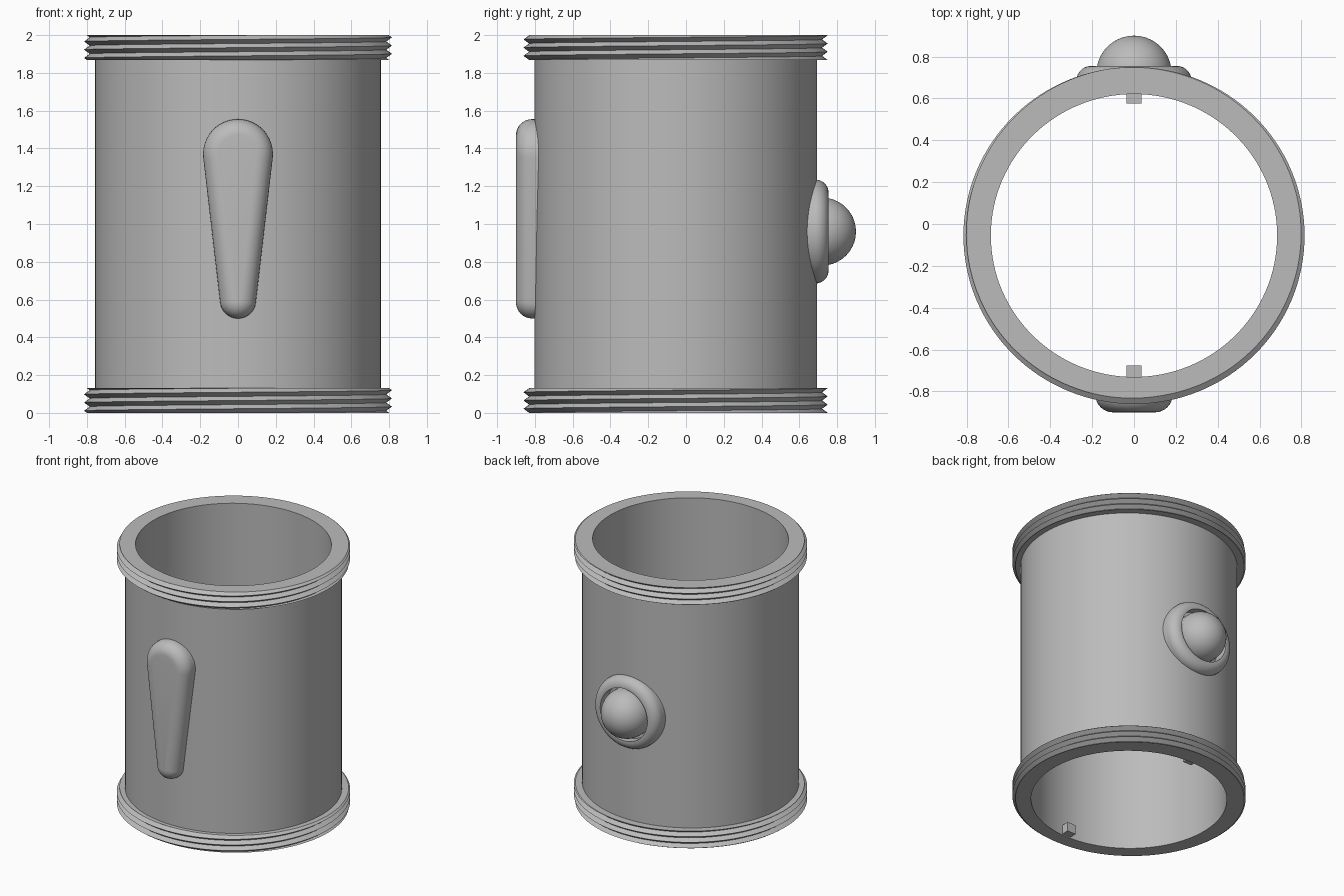
import bpy, bmesh
from math import sin, cos, pi, asin, radians

if "Cube" in bpy.data.objects:
    bpy.data.objects.remove(bpy.data.objects["Cube"])

grey = bpy.data.materials.new("plain grey")
grey.use_nodes = True
grey.diffuse_color = (0.5, 0.5, 0.5, 1)
grey.node_tree.nodes["Principled BSDF"].inputs["Base Color"].default_value = (0.5, 0.5, 0.5, 1)

SEG = 128
CY = -0.055      # tube axis
SQUASH = 0.988   # tube is slightly oval
H = 2.0


def finish(bm, name):
    bmesh.ops.remove_doubles(bm, verts=bm.verts, dist=1e-5)
    bmesh.ops.recalc_face_normals(bm, faces=bm.faces)
    mesh = bpy.data.meshes.new(name)
    bm.to_mesh(mesh)
    bm.free()
    mesh.materials.append(grey)
    ob = bpy.data.objects.new(name, mesh)
    bpy.context.collection.objects.link(ob)
    bpy.ops.object.select_all(action='DESELECT')
    ob.select_set(True)
    bpy.context.view_layer.objects.active = ob
    bpy.ops.object.shade_smooth_by_angle(angle=radians(30))
    return ob


def skin(name, loops, caps=False):
    """Bridge a series of closed loops with equal point counts."""
    bm = bmesh.new()
    rows = [[bm.verts.new(p) for p in loop] for loop in loops]
    n = len(rows[0])
    for a, b in zip(rows, rows[1:]):
        for i in range(n):
            j = (i + 1) % n
            bm.faces.new((a[i], a[j], b[j], b[i]))
    if caps:
        bm.faces.new(rows[0])
        bm.faces.new(rows[-1])
    return finish(bm, name)


def upright(r, t, z):
    return (r * cos(t), CY + SQUASH * r * sin(t), z)


turns = [2 * pi * i / SEG for i in range(SEG + 1)]

# Hollow tube body
R_IN, R_OUT = 0.684, 0.757
wall = [(R_IN, 0), (R_OUT, 0), (R_OUT, H), (R_IN, H)]
skin("tube_body", [[upright(r, t, z) for r, z in wall] for t in turns])

# Screw threads at both ends
PITCH, BAND, PHASE = 0.0435, 0.132, 0.033
CREST, ROOT = 0.815, 0.785


def thread(name, base):
    loops = []
    for t in turns:
        start = PHASE + PITCH * t / (2 * pi)
        col = [(R_OUT, 0)]
        for k in range(-5, 8):
            z = min(max(start + k * PITCH / 2, 0), BAND)
            phi = (z - start) / PITCH
            col.append((CREST - (CREST - ROOT) * 2 * abs(phi - round(phi)), z))
        col.append((R_OUT, BAND))
        loops.append([upright(r, t, base + z) for r, z in col])
    skin(name, loops)


thread("bottom_thread", 0)
thread("top_thread", H - BAND)

# Tapered teardrop pad on the front
Z_TOP, R_TOP, Z_LOW, R_LOW = 1.37, 0.185, 0.595, 0.095
lean = asin((R_TOP - R_LOW) / (Z_TOP - Z_LOW))


def teardrop(inset, y, n=24):
    pts = []
    for zc, r, a0, a1 in ((Z_TOP, R_TOP, -lean, pi + lean),
                          (Z_LOW, R_LOW, pi + lean, 2 * pi - lean)):
        for i in range(n + 1):
            a = a0 + (a1 - a0) * i / n
            pts.append(((r - inset) * cos(a), y, zc + (r - inset) * sin(a)))
    return pts


ROUND = 0.085
pad = [teardrop(0, -0.75)]
for i in range(9):
    a = pi / 2 * i / 8
    pad.append(teardrop(ROUND * (1 - cos(a)), -0.9 + ROUND * (1 - sin(a))))
skin("front_pad", pad, caps=True)

# Domed knob and rounded bezel on the back
KNOB_Z = 0.96


def lathe_back(name, profile):
    skin(name, [[(r * cos(t), y, KNOB_Z + r * sin(t)) for r, y in profile] for t in turns])


arc = [pi / 2 * i / 10 for i in range(11)]
lathe_back("back_bezel", [(0.2, 0.625), (0.275, 0.625)]
           + [(0.205 + 0.07 * cos(a), 0.685 + 0.07 * sin(a)) for a in arc] + [(0.2, 0.755)])
lathe_back("back_knob", [(0, 0.635), (0.18, 0.635)]
           + [(0.18 * cos(a), 0.72 + 0.18 * sin(a)) for a in arc])

# Small locating tabs inside the bottom rim
for name, y in (("front_inner_tab", -0.705), ("back_inner_tab", 0.605)):
    bm = bmesh.new()
    bmesh.ops.create_cube(bm, size=1)
    for v in bm.verts:
        v.co = (v.co.x * 0.072, y + v.co.y * 0.06, 0.045 + v.co.z * 0.07)
    finish(bm, name)
